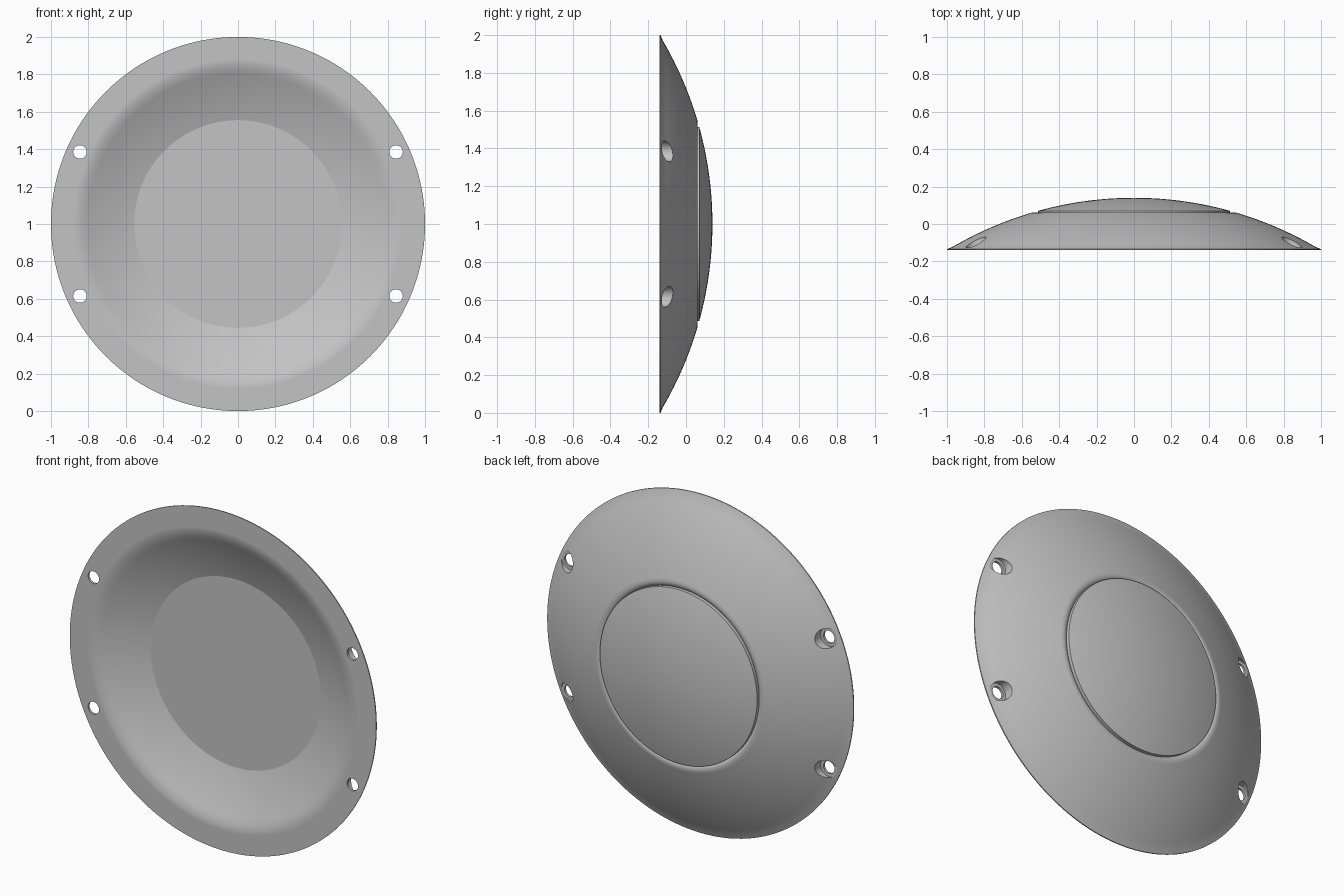
import bpy, bmesh, math
from mathutils import Matrix, Vector

if "Cube" in bpy.data.objects:
    bpy.data.objects.remove(bpy.data.objects["Cube"], do_unlink=True)

RIM_Y, TOP_Y = -0.14, 0.14
OUTER_R, INNER_R = 1.926, 1.85       # concentric sphere radii of the shell
CENTRE_Y = TOP_Y - OUTER_R
STEPS = 160

grey = bpy.data.materials.new("satin grey")
grey.use_nodes = True
colour = (0.55, 0.55, 0.55, 1)
grey.diffuse_color = colour
grey.node_tree.nodes["Principled BSDF"].inputs["Base Color"].default_value = colour


def arc(radius, r0, r1, n):
    """Profile points on a sphere between two distances from the axis."""
    rs = [r0 + (r1 - r0) * i / n for i in range(n + 1)]
    return [(r, CENTRE_Y + math.sqrt(radius ** 2 - r ** 2)) for r in rs]


def bend(a, b, c, n):
    """Rounded corner from a to c, pulled towards b."""
    a, b, c = Vector(a), Vector(b), Vector(c)
    ts = [i / n for i in range(n + 1)]
    return [tuple(a * (1 - t) ** 2 + b * 2 * t * (1 - t) + c * t * t) for t in ts]


def lathe(name, profile):
    """Spin a profile of (radius, y) points round the y axis."""
    bm = bmesh.new()
    verts = [bm.verts.new((r, y, 0)) for r, y in profile]
    edges = [bm.edges.new(pair) for pair in zip(verts, verts[1:])]
    bmesh.ops.spin(bm, geom=verts + edges, cent=(0, 0, 0), axis=(0, 1, 0),
                   angle=math.tau, steps=STEPS, use_duplicate=False)
    bmesh.ops.remove_doubles(bm, verts=bm.verts, dist=0.0002)
    bmesh.ops.recalc_face_normals(bm, faces=bm.faces)
    mesh = bpy.data.meshes.new(name)
    bm.to_mesh(mesh)
    bm.free()
    obj = bpy.data.objects.new(name, mesh)
    bpy.context.collection.objects.link(obj)
    mesh.materials.append(grey)
    return obj


def drill(bm, x, z, radius, y0, y1):
    """Add a drill cylinder along y."""
    place = Matrix.Translation((x, (y0 + y1) / 2, z)) @ Matrix.Rotation(math.pi / 2, 4, "X")
    bmesh.ops.create_cone(bm, cap_ends=True, segments=48, radius1=radius,
                          radius2=radius, depth=y1 - y0, matrix=place)


# Front: flat floor, hollow wall, rounded shoulder, flat rim
wall = arc(INNER_R, 0.555, 0.80, 10)
floor_y = wall[0][1]
shoulder = bend(wall[-1], (0.845, RIM_Y), (0.88, RIM_Y), 8)
front = [(0, floor_y), (0.3, floor_y)] + wall + shoulder[1:] + [(1, RIM_Y)]

# Back: domed shell, rounded groove, raised central cap
shell = arc(OUTER_R, 0.998, 0.565, 16)
groove = bend(shell[-1], (0.53, 0.069), (0.513, 0.05), 10)
cap = arc(OUTER_R, 0.513, 0, 20)
back = [(1, RIM_Y + 0.006)] + shell[1:] + groove[1:] + cap

dish = lathe("dish_cover", front + back)

# Four counterbored mounting holes
for name, radius, y0, y1 in (("bolt_holes", 0.036, -0.3, 0.2),
                             ("counterbores", 0.055, -0.126, 0.2)):
    bm = bmesh.new()
    for x in (-0.845, 0.845):
        for z in (-0.385, 0.385):
            drill(bm, x, z, radius, y0, y1)
    mesh = bpy.data.meshes.new(name)
    bm.to_mesh(mesh)
    bm.free()
    cutter = bpy.data.objects.new(name, mesh)
    bpy.context.collection.objects.link(cutter)
    cutter.hide_render = True
    bpy.context.view_layer.objects.active = dish
    cut = dish.modifiers.new(name, "BOOLEAN")
    cut.operation, cut.solver, cut.object = "DIFFERENCE", "EXACT", cutter
    bpy.ops.object.modifier_apply(modifier=cut.name)
    bpy.data.objects.remove(cutter, do_unlink=True)

# Stand upright on the ground, smooth the curves and keep the edges crisp
dish.data.transform(Matrix.Translation((0, 0, 1)))
bpy.ops.object.select_all(action="DESELECT")
dish.select_set(True)
bpy.context.view_layer.objects.active = dish
bpy.ops.object.shade_smooth_by_angle(angle=math.radians(13))
weighted = dish.modifiers.new("weighted_normals", "WEIGHTED_NORMAL")
weighted.keep_sharp = True
